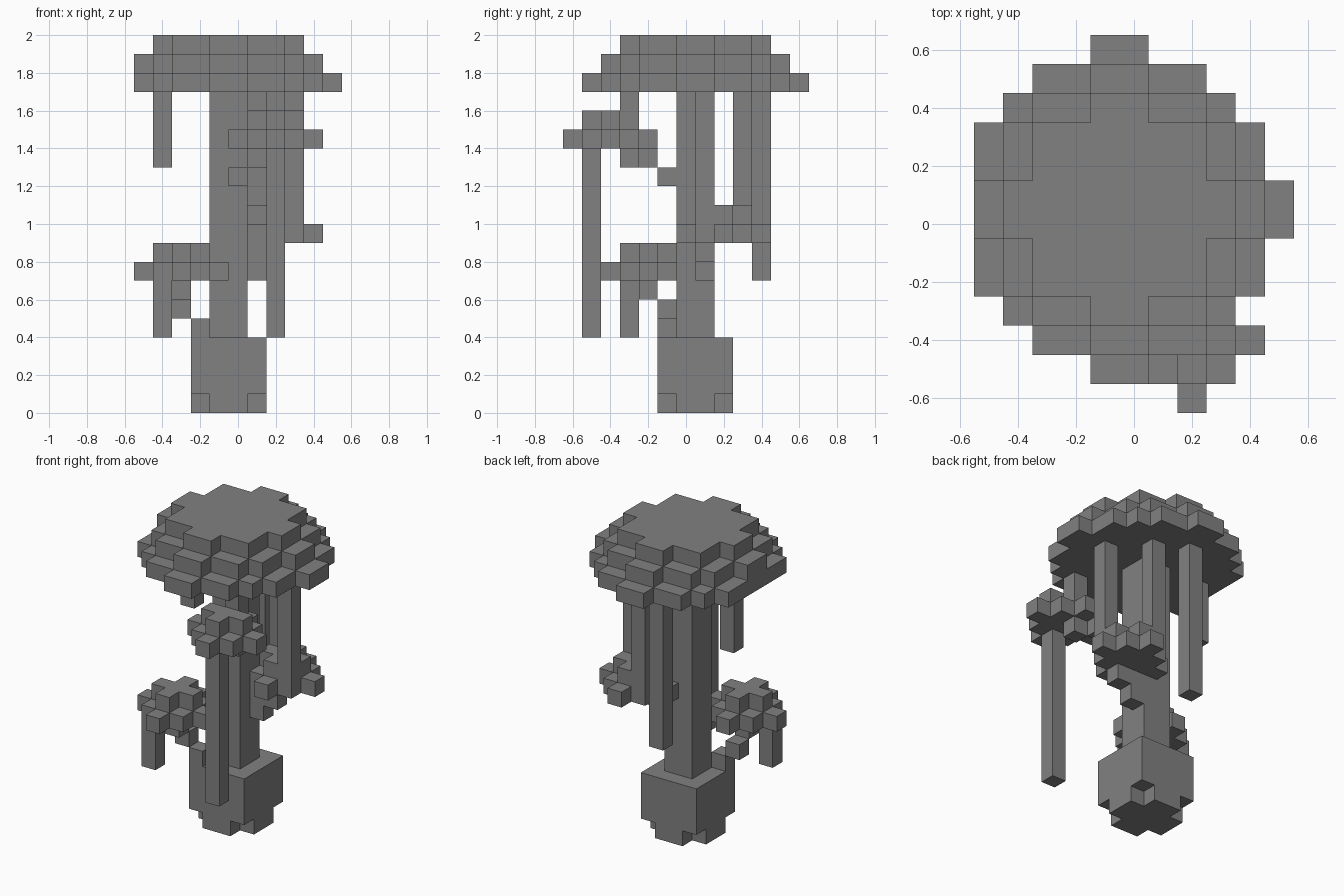
import bpy
import bmesh
from mathutils import Vector

CELL = 0.1  # edge length of one block

cube = bpy.data.objects.get("Cube")
if cube:
    bpy.data.objects.remove(cube, do_unlink=True)

stone = bpy.data.materials.new("plain grey")
stone.use_nodes = True
GREY = (0.22, 0.22, 0.22, 1)
stone.diffuse_color = GREY
stone.node_tree.nodes["Principled BSDF"].inputs["Base Color"].default_value = GREY


def box(xs, ys, zs):
    """Block cells in inclusive ranges."""
    return {(x, y, z)
            for x in range(xs[0], xs[1] + 1)
            for y in range(ys[0], ys[1] + 1)
            for z in range(zs[0], zs[1] + 1)}


def disc(cx, cy, z, limit):
    """One round layer of cells around a centre."""
    return {(x, y, z)
            for x in range(-5, 8) for y in range(-8, 8)
            if (x - cx) ** 2 + (y - cy) ** 2 <= limit}


def vine(x, y, low, high=16):
    return box((x, x), (y, y), (low, high))


def clump(cx, cy, z):
    """Small two-layer leaf clump."""
    return disc(cx, cy, z, 4) | disc(cx, cy, z + 1, 1)


parts = {}

# Chunky root block with its bottom corners cut away
corners = {(x, y, 0) for x in (-2, 1) for y in (-1, 2)}
parts["root_block"] = box((-2, 1), (-1, 2), (0, 3)) - corners
parts["trunk"] = box((-1, 0), (0, 1), (4, 16))

# Stepped round crown
parts["crown"] = set()
for level, limit in ((17, 31), (18, 21), (19, 13)):
    parts["crown"] |= disc(-0.5, 0.5, level, limit)

# Leaf clumps and the stepped branches holding them
parts["low_clump"] = clump(-3, -2, 7)
parts["low_branch"] = {(-2, -1, 4), (-3, -1, 5), (-3, -2, 6)}
parts["back_clump"] = clump(2, 2, 9)
parts["back_branch"] = {(1, 1, 7), (1, 1, 8), (2, 1, 8)}
parts["front_clump"] = clump(2, -4, 14)
parts["front_branch"] = {(0, -1, 12), (1, -2, 13), (2, -3, 13)}

# Hanging vines
parts["side_vine"] = vine(-4, 1, 13)
parts["back_vine"] = vine(-1, 4, 7)
parts["clump_vine_a"] = vine(3, 1, 10)
parts["clump_vine_b"] = vine(1, 3, 10)
parts["short_vine"] = vine(2, -3, 16)
parts["front_vine"] = vine(2, -5, 4, 13)
parts["low_vine"] = vine(-4, -3, 4, 6)

solid = set().union(*parts.values())


def build(name, cells):
    """Outer skin of the cells as one flat-shaded mesh."""
    bm = bmesh.new()
    for cell in cells:
        centre = Vector(cell) + Vector((0, 0, 0.5))
        for axis in range(3):
            for sign in (-1, 1):
                n = Vector((0, 0, 0))
                n[axis] = sign
                if tuple(int(a + b) for a, b in zip(cell, n)) in solid:
                    continue
                u = Vector((0, 0, 0))
                u[(axis + 1) % 3] = 1
                v = n.cross(u)
                loop = (-u - v, u - v, u + v, v - u)
                bm.faces.new([bm.verts.new((centre + (n + c) / 2) * CELL)
                              for c in loop])
    bmesh.ops.remove_doubles(bm, verts=bm.verts, dist=CELL / 100)
    bmesh.ops.dissolve_limit(bm, angle_limit=0.01, verts=bm.verts, edges=bm.edges)
    mesh = bpy.data.meshes.new(name)
    bm.to_mesh(mesh)
    bm.free()
    mesh.materials.append(stone)
    bpy.context.collection.objects.link(bpy.data.objects.new(name, mesh))


for name, cells in parts.items():
    build(name, cells)
